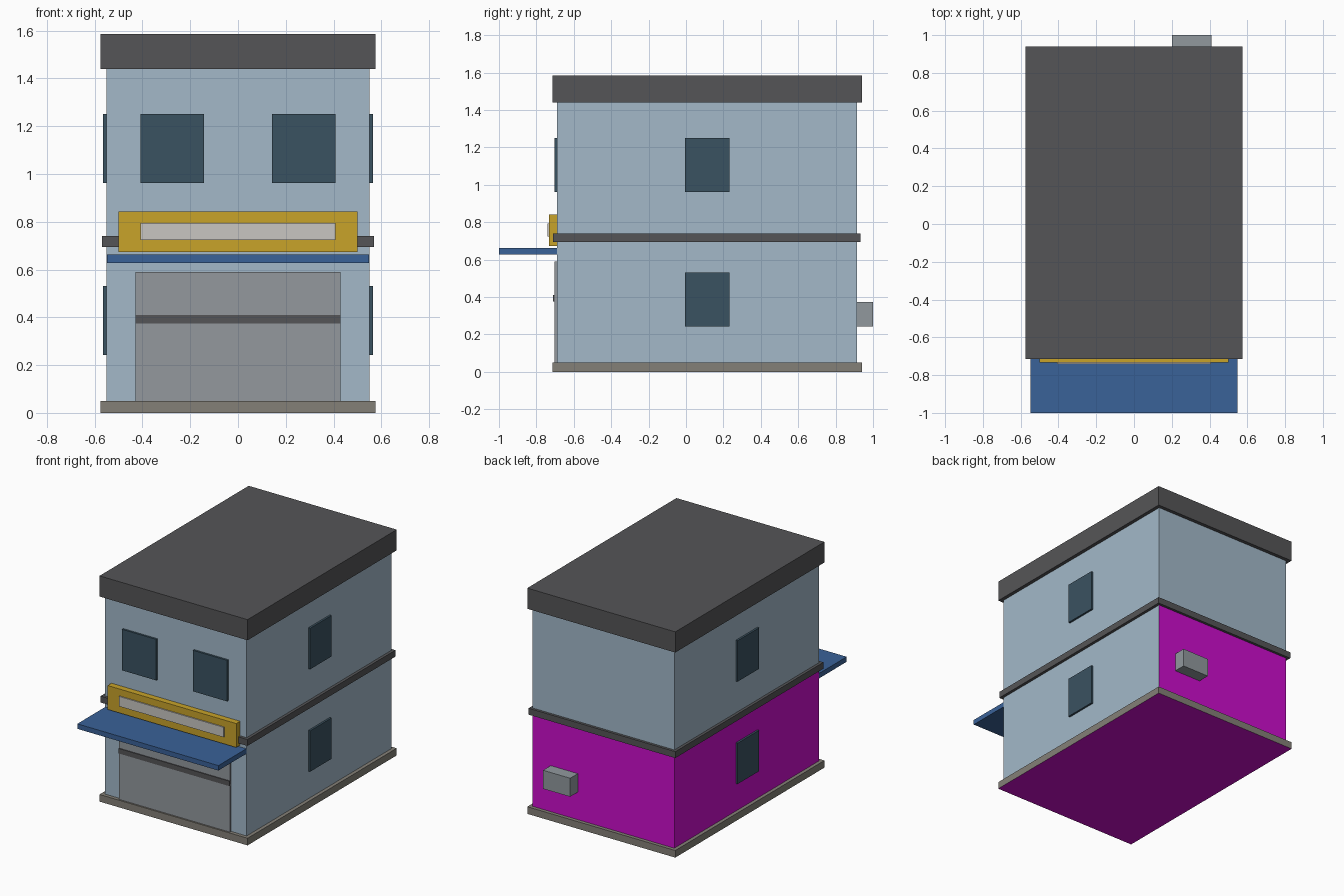
import bpy
import bmesh
from mathutils import Vector

cube = bpy.data.objects.get("Cube")
if cube:
    bpy.data.objects.remove(cube, do_unlink=True)


def linear(c):
    c /= 255
    return c / 12.92 if c <= 0.04045 else ((c + 0.055) / 1.055) ** 2.4


def material(name, r, g, b):
    m = bpy.data.materials.new(name)
    m.use_nodes = True
    color = (linear(r), linear(g), linear(b), 1)
    m.diffuse_color = color
    bsdf = m.node_tree.nodes["Principled BSDF"]
    bsdf.inputs["Base Color"].default_value = color
    bsdf.inputs["Roughness"].default_value = 0.8
    return m


wall_blue = material("pale_blue_wall", 163, 185, 201)
glass = material("dark_glass", 58, 82, 97)
charcoal = material("charcoal_trim", 85, 85, 87)
stone = material("warm_grey_stone", 132, 128, 119)
shutter = material("shutter_grey", 147, 152, 157)
yellow = material("sign_yellow", 200, 163, 42)
ivory = material("sign_ivory", 200, 198, 194)
awning_blue = material("awning_blue", 58, 98, 152)
metal = material("unit_grey", 145, 153, 158)
magenta = material("magenta_lining", 204, 13, 204)


def box(name, x, y, z, *mats, cut_z=None, rule=None):
    """Box between (min, max) pairs; rule picks faces for the second material."""
    bm = bmesh.new()
    bmesh.ops.create_cube(bm, size=1)
    for v in bm.verts:
        v.co = Vector([r[0] if c < 0 else r[1] for c, r in zip(v.co, (x, y, z))])
    if cut_z is not None:
        bmesh.ops.bisect_plane(bm, geom=bm.verts[:] + bm.edges[:] + bm.faces[:],
                               plane_co=(0, 0, cut_z), plane_no=(0, 0, 1))
    bm.normal_update()
    if rule:
        for f in bm.faces:
            f.material_index = int(rule(f))
    mesh = bpy.data.meshes.new(name)
    bm.to_mesh(mesh)
    bm.free()
    for m in mats:
        mesh.materials.append(m)
    obj = bpy.data.objects.new(name, mesh)
    bpy.context.collection.objects.link(obj)
    return obj


def sym(half):
    return (-half, half)


FRONT, BACK, SIDE = -0.69, 0.915, 0.55
BAND = (0.695, 0.74)

# Plinth with lined underside
box("plinth", sym(0.575), (-0.715, 0.94), (0, 0.05), stone, magenta,
    rule=lambda f: f.normal.z < -0.5)

# Walls: the lower storey is lined on the back and one side
box("walls", sym(SIDE), (FRONT, BACK), (0.05, 1.44), wall_blue, magenta,
    cut_z=sum(BAND) / 2,
    rule=lambda f: f.calc_center_median().z < BAND[0]
    and (f.normal.y > 0.5 or f.normal.x < -0.5))

# Floor band and roof slab
box("floor_band", sym(0.57), (-0.71, 0.933), BAND, charcoal)
box("roof", sym(0.575), (-0.715, 0.94), (1.44, 1.585), charcoal)

# Windows on the front and both sides
for side, s in (("left", 1), ("right", -1)):
    box(f"front_window_{side}", sorted((s * 0.143, s * 0.408)), (FRONT - 0.014, FRONT),
        (0.962, 1.25), glass)
    for floor, z in (("lower", (0.243, 0.53)), ("upper", (0.962, 1.25))):
        box(f"{floor}_window_{side}", sorted((s * SIDE, s * (SIDE + 0.014))),
            (-0.005, 0.232), z, glass)

# Roller shutter with rail
box("shutter_door", sym(0.43), (FRONT - 0.014, FRONT), (0.05, 0.59), shutter)
box("shutter_rail", sym(0.43), (FRONT - 0.02, FRONT), (0.375, 0.41), charcoal)

# Awning and sign
box("awning", sym(0.548), (-1, FRONT), (0.627, 0.662), awning_blue)
box("sign_board", sym(0.5), (-0.733, FRONT), (0.674, 0.842), yellow)
box("sign_panel", sym(0.407), (-0.741, -0.733), (0.724, 0.794), ivory)

# Wall unit on the back
box("back_unit", (0.2, 0.41), (BACK, 1), (0.243, 0.373), metal)
